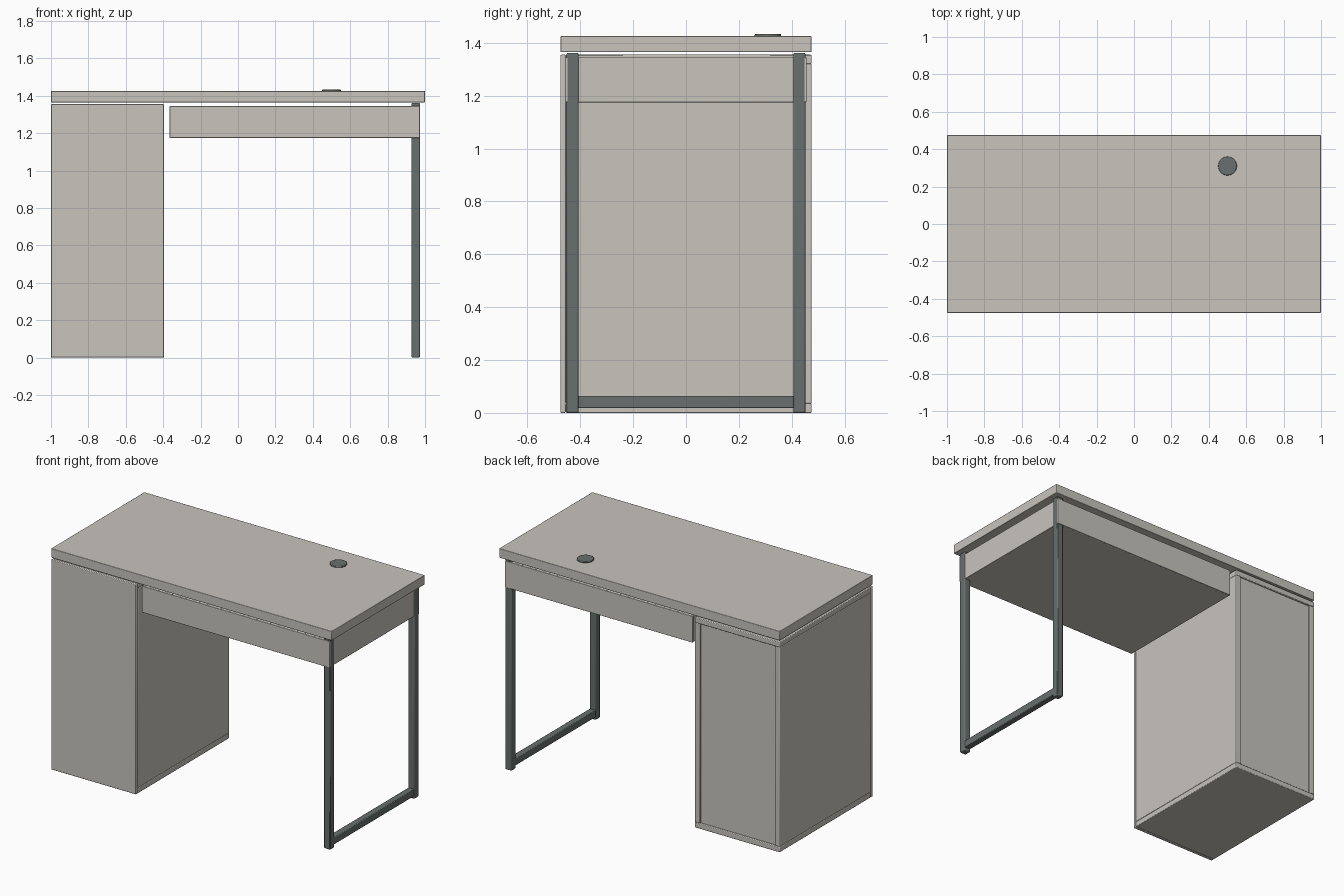
import bpy

if "Cube" in bpy.data.objects:
    bpy.data.objects.remove(bpy.data.objects["Cube"])


def material(name, rgb):
    mat = bpy.data.materials.new(name)
    mat.use_nodes = True
    mat.diffuse_color = (*rgb, 1)
    mat.node_tree.nodes["Principled BSDF"].inputs["Base Color"].default_value = (*rgb, 1)
    return mat


BOARD = material("warm grey board", (0.58, 0.555, 0.515))
STEEL = material("dark grey steel", (0.138, 0.162, 0.156))


def finish(obj, name, mat, bevel):
    obj.name = name
    obj.data.materials.append(mat)
    if bevel:
        mod = obj.modifiers.new("soft edge", "BEVEL")
        mod.width, mod.segments = bevel, 2
        mod.limit_method = "ANGLE"
    bpy.ops.object.shade_smooth_by_angle()
    return obj


def box(name, mat, x, y, z, bevel=0.004):
    """Box given by its (low, high) extents on each axis."""
    spans = (x, y, z)
    bpy.ops.mesh.primitive_cube_add(size=1)
    obj = bpy.context.object
    centre = [(a + b) / 2 for a, b in spans]
    size = [b - a for a, b in spans]
    for v in obj.data.vertices:
        v.co = [c + s * p for c, s, p in zip(centre, size, v.co)]
    return finish(obj, name, mat, bevel)


# Desk top with cable grommet
D = 0.475
box("desk_top", BOARD, (-1, 1), (-D, D), (1.365, 1.425), 0.003)
bpy.ops.mesh.primitive_cylinder_add(vertices=40, radius=0.05, depth=0.016,
                                    location=(0.5, 0.31, 1.425))
finish(bpy.context.object, "cable_grommet", STEEL, 0.003)

# Cabinet carcass: boards above and below two side panels, recessed back
L, R, T, H = -1, -0.395, 0.035, 1.355
FRONT = -D + 0.02
box("cabinet_base", BOARD, (L, R), (FRONT, D), (0, T))
box("cabinet_lid", BOARD, (L, R), (FRONT, D), (H - T, H))
box("cabinet_right_side", BOARD, (L, L + T), (FRONT, D), (T, H - T))
box("cabinet_left_side", BOARD, (R - T, R), (FRONT, D), (T, H - T))
box("cabinet_back", BOARD, (L + T, R - T), (D - 0.03, D - 0.012), (T, H - T), 0)
box("cabinet_door", BOARD, (L, R), (-D, FRONT), (0, H))

# Drawer case under the top, with faces that cover the legs front and back
Z = (1.175, 1.345)
box("drawer_case", BOARD, (-0.364, 0.969), (-0.448, 0.448), Z, 0.002)
for name, sign in (("drawer_front", -1), ("drawer_back", 1)):
    y = sorted((sign * 0.446, sign * 0.456))
    box(name, BOARD, (-0.365, 0.972), y, Z, 0.002)

# Steel leg frame
X = (0.928, 0.973)
for name, sign in (("front_leg", -1), ("back_leg", 1)):
    y = sorted((sign * 0.406, sign * 0.452))
    box(name, STEEL, X, y, (0, 1.362), 0.006)
box("foot_rail", STEEL, (0.93, 0.971), (-0.41, 0.41), (0.018, 0.064))
